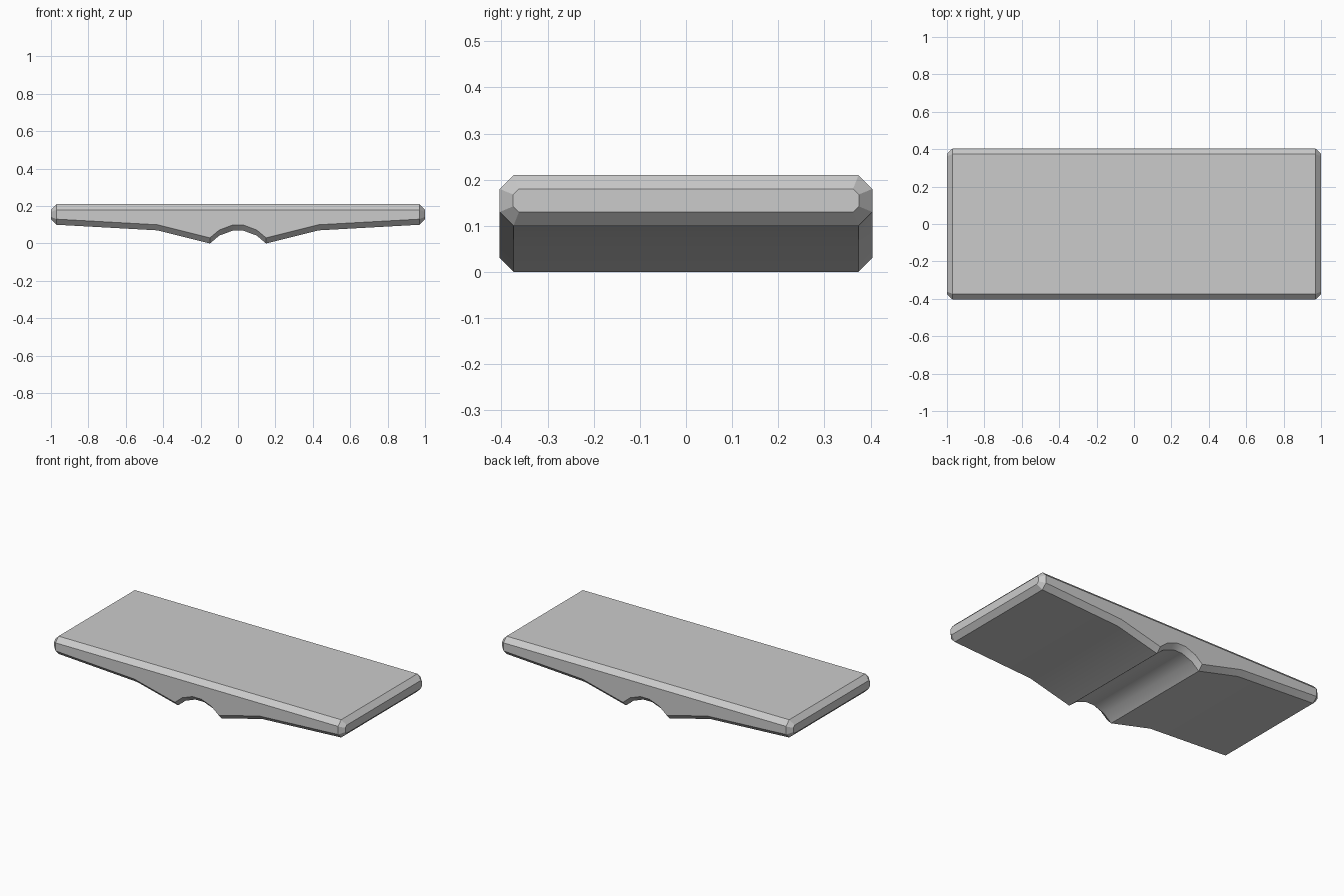
import bpy, bmesh

if "Cube" in bpy.data.objects:
    bpy.data.objects.remove(bpy.data.objects["Cube"])

# Underside height along x (right half), mirrored for the left
half = [(0.03, 0.068), (0.10, 0.042), (0.15, 0.0), (0.43, 0.07), (0.97, 0.10)]
stations = [(-x, z) for x, z in reversed(half)] + half


def section(x, y, bottom, top, cy, cz):
    """Chamfered rectangular section across the slab at x."""
    pts = [(-y, bottom + cz), (-y + cy, bottom), (y - cy, bottom), (y, bottom + cz),
           (y, top - cz), (y - cy, top), (-y + cy, top), (-y, top - cz)]
    return [(x, a, b) for a, b in pts]


# Slab: sections lofted along x, with smaller end sections as the end chamfers
sections = [section(-1, 0.375, 0.13, 0.18, 0.013, 0.012)]
sections += [section(x, 0.404, z, 0.21, 0.03, 0.03) for x, z in stations]
sections += [section(1, 0.375, 0.13, 0.18, 0.013, 0.012)]

bm = bmesh.new()
rings = [[bm.verts.new(p) for p in s] for s in sections]
for a, b in zip(rings, rings[1:]):
    for i in range(8):
        j = (i + 1) % 8
        bm.faces.new((a[i], a[j], b[j], b[i]))
bm.faces.new(rings[0])
bm.faces.new(rings[-1])
bmesh.ops.recalc_face_normals(bm, faces=bm.faces)

mesh = bpy.data.meshes.new("slab")
bm.to_mesh(mesh)
bm.free()
slab = bpy.data.objects.new("slab", mesh)
bpy.context.collection.objects.link(slab)

# Smooth the groove, keep the chamfers crisp
bpy.context.view_layer.objects.active = slab
slab.select_set(True)
bpy.ops.object.shade_smooth_by_angle(angle=0.49)
